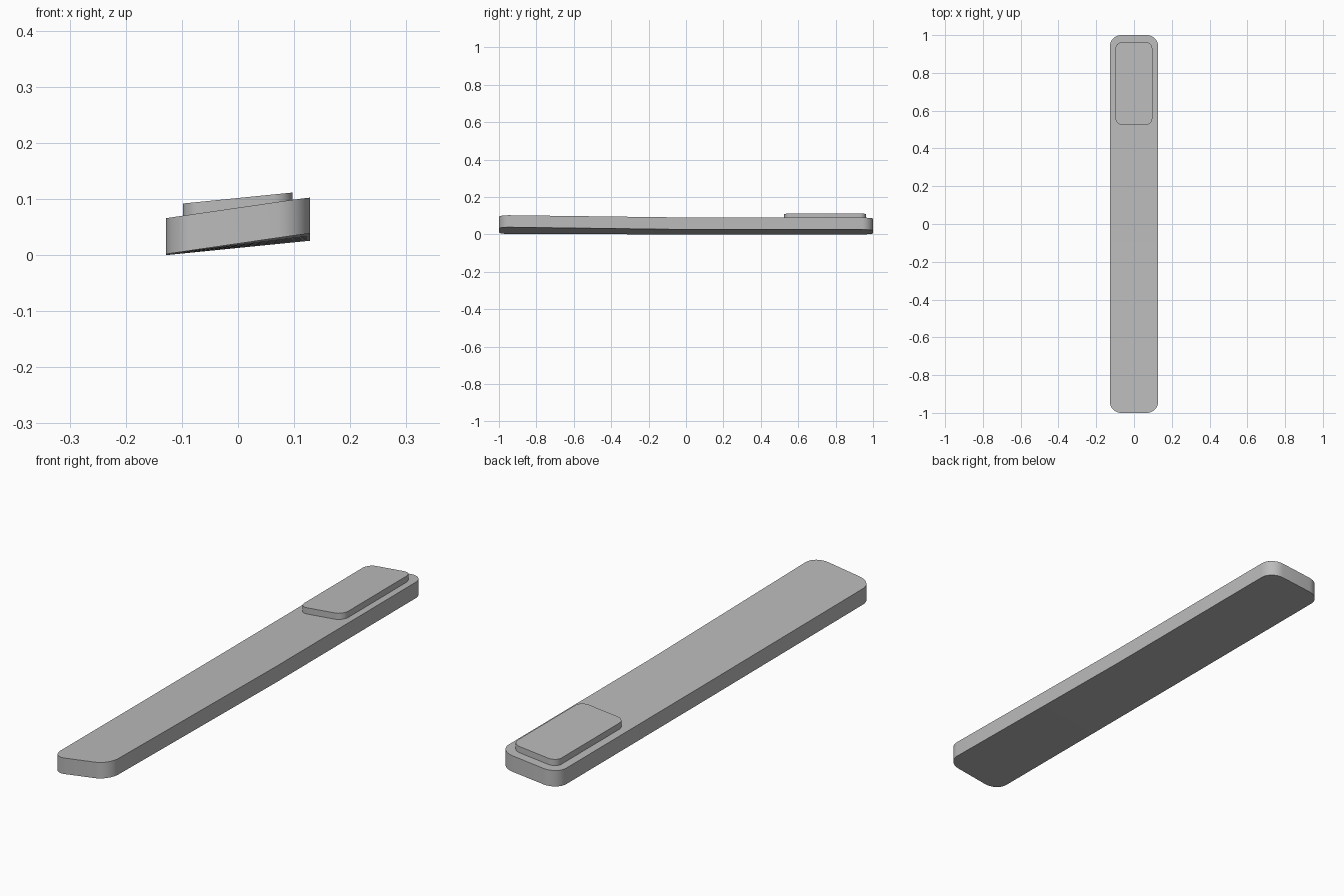
import bpy
import bmesh
import math

cube = bpy.data.objects.get("Cube")
if cube:
    bpy.data.objects.remove(cube, do_unlink=True)

grey = bpy.data.materials.new("plain_grey")
grey.use_nodes = True
grey.diffuse_color = (0.5, 0.5, 0.5, 1)
grey.node_tree.nodes["Principled BSDF"].inputs["Base Color"].default_value = (0.5, 0.5, 0.5, 1)

HALF_WIDTH = 0.128
TWIST_START = 0.05


def underside(x, y):
    """Height of the plank's underside: level tilt at the back, twisting up to the front."""
    twist = max(0, TWIST_START - y) / (1 + TWIST_START)
    return (0.1 + 0.045 * twist) * (x + HALF_WIDTH) + 0.002 * twist


def rounded_slab(name, x0, x1, y0, y1, radius, bottom, top, cuts=()):
    bm = bmesh.new()
    # Rounded rectangle outline
    corners = [(x1 - radius, y1 - radius), (x0 + radius, y1 - radius),
               (x0 + radius, y0 + radius), (x1 - radius, y0 + radius)]
    outline = []
    for i, (cx, cy) in enumerate(corners):
        for step in range(9):
            a = math.pi / 2 * (i + step / 8)
            outline.append(bm.verts.new((cx + radius * math.cos(a), cy + radius * math.sin(a), 0)))
    face = bm.faces.new(outline)

    # Thickness, then cross cuts that carry the twist
    extruded = bmesh.ops.extrude_face_region(bm, geom=[face], use_keep_orig=True)
    for v in extruded["geom"]:
        if isinstance(v, bmesh.types.BMVert):
            v.co.z = 1
    for y in cuts:
        geom = bm.verts[:] + bm.edges[:] + bm.faces[:]
        bmesh.ops.bisect_plane(bm, geom=geom, plane_co=(0, y, 0), plane_no=(0, 1, 0))
    for v in bm.verts:
        height = bottom + (top - bottom) * v.co.z
        v.co.z = underside(v.co.x, v.co.y) + height
    bmesh.ops.recalc_face_normals(bm, faces=bm.faces[:])

    mesh = bpy.data.meshes.new(name)
    bm.to_mesh(mesh)
    bm.free()
    mesh.materials.append(grey)
    obj = bpy.data.objects.new(name, mesh)
    bpy.context.collection.objects.link(obj)
    bpy.ops.object.select_all(action="DESELECT")
    obj.select_set(True)
    bpy.context.view_layer.objects.active = obj
    bpy.ops.object.shade_smooth_by_angle(angle=math.radians(30))
    return obj


# Long twisted plank
rounded_slab("plank", -HALF_WIDTH, HALF_WIDTH, -1, 1, 0.06, 0, 0.064,
             cuts=[TWIST_START - 0.165 * i for i in range(6)])

# Raised pad at the back end
rounded_slab("raised_pad", -0.098, 0.097, 0.525, 0.963, 0.035, 0.062, 0.089)
